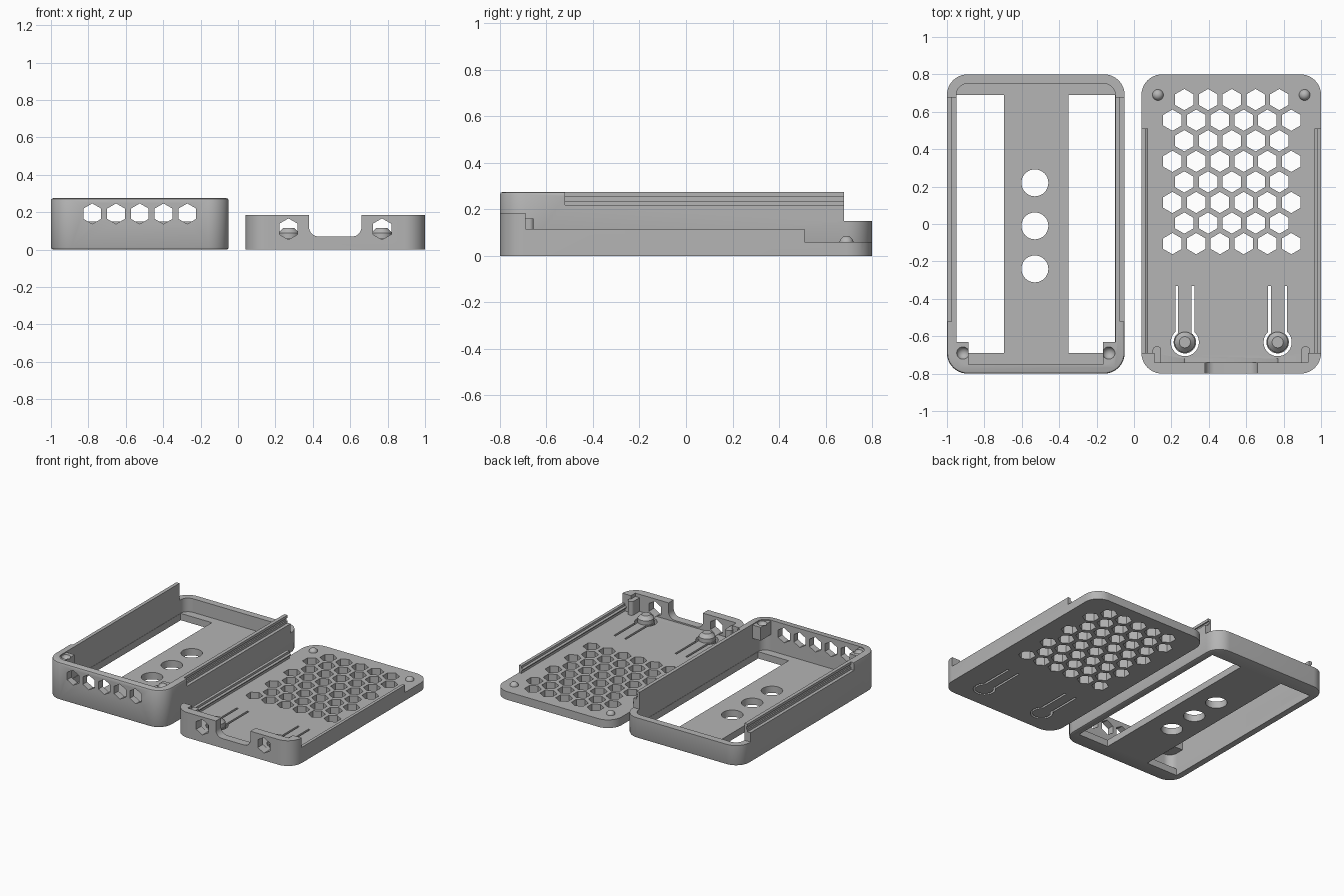
import bpy, bmesh, math
from mathutils import Matrix

if "Cube" in bpy.data.objects:
    bpy.data.objects.remove(bpy.data.objects["Cube"])

grey = bpy.data.materials.new("plain grey")
grey.use_nodes = True
COLOUR = (0.46, 0.46, 0.46, 1)
grey.diffuse_color = COLOUR
grey.node_tree.nodes["Principled BSDF"].inputs["Base Color"].default_value = COLOUR


def arc(cx, cy, r, a0, a1, n):
    return [(cx + r * math.cos(a0 + (a1 - a0) * i / n),
             cy + r * math.sin(a0 + (a1 - a0) * i / n)) for i in range(n + 1)]


def rect(x0, x1, y0, y1):
    return [(x0, y0), (x1, y0), (x1, y1), (x0, y1)]


def rounded(x0, x1, y0, y1, r):
    q = math.pi / 2
    corners = [(x1 - r, y1 - r), (x0 + r, y1 - r), (x0 + r, y0 + r), (x1 - r, y0 + r)]
    return [p for i, (cx, cy) in enumerate(corners) for p in arc(cx, cy, r, i * q, i * q + q, 10)]


def ngon(cx, cy, r, n):
    return arc(cx, cy, r, math.pi / 2, math.pi * 2.5, n)[:-1]


def prism(shapes, lo, hi, axis="Z", bevel=0):
    """Extrude each outline along an axis and return one bmesh."""
    bm = bmesh.new()
    for pts in shapes:
        rings = [[bm.verts.new((u, v, w) if axis == "Z" else (u, w, v)) for u, v in pts]
                 for w in (lo, hi)]
        bm.faces.new(rings[0])
        bm.faces.new(rings[1])
        for i in range(len(pts)):
            j = (i + 1) % len(pts)
            bm.faces.new((rings[0][i], rings[0][j], rings[1][j], rings[1][i]))
    bmesh.ops.recalc_face_normals(bm, faces=bm.faces)
    if bevel:
        rim = [e for e in bm.edges if abs(e.verts[0].co.z - e.verts[1].co.z) < 1e-5]
        bmesh.ops.bevel(bm, geom=rim, offset=bevel, segments=2, profile=0.5, affect="EDGES")
    return bm


def make(name, bm):
    mesh = bpy.data.meshes.new(name)
    bm.to_mesh(mesh)
    bm.free()
    mesh.materials.append(grey)
    obj = bpy.data.objects.new(name, mesh)
    bpy.context.scene.collection.objects.link(obj)
    return obj


def activate(obj):
    bpy.ops.object.select_all(action="DESELECT")
    obj.select_set(True)
    bpy.context.view_layer.objects.active = obj


def cut(obj, bm):
    cutter = make("cutter", bm)
    cutter.hide_render = True
    mod = obj.modifiers.new("cut", "BOOLEAN")
    mod.operation = "DIFFERENCE"
    mod.solver = "EXACT"
    mod.object = cutter
    activate(obj)
    bpy.ops.object.modifier_apply(modifier=mod.name)
    bpy.data.objects.remove(cutter)


def ball(x, y, z, r):
    bm = bmesh.new()
    bmesh.ops.create_uvsphere(bm, u_segments=24, v_segments=12, radius=r,
                              matrix=Matrix.Translation((x, y, z)))
    return bm


# ---- Base frame: rounded tub with open floor ----
BX, LX = -0.525, 0.52
base = make("base_frame", prism([rounded(-1, -0.05, -0.8, 0.8, 0.11)], 0, 0.275, bevel=0.012))
cut(base, prism([rounded(-0.95, -0.1, -0.75, 0.75, 0.06)], 0.05, 0.5))
cut(base, prism([rect(-0.948, -0.695, -0.69, 0.69), rect(-0.35, -0.102, -0.69, 0.69)], -0.1, 0.1))
cut(base, prism([ngon(-0.53, y, 0.072, 40) for y in (0.22, -0.01, -0.24)], -0.1, 0.1))
# Low back end, then stepped sides that leave inner rails
cut(base, prism([rect(-1.1, 0, 0.68, 0.9)], 0.15, 0.5))
cut(base, prism([rect(-1.1, -0.976, -0.52, 0.7), rect(-0.074, 0.02, -0.52, 0.7)], 0.218, 0.5))
# Snap grooves along the rails
cut(base, prism([rect(-1.1, -0.966, -0.52, 0.7), rect(-0.084, 0.02, -0.52, 0.7)], 0.235, 0.256))
# Front vents
cut(base, prism([ngon(BX + i * 0.127, 0.192, 0.055, 6) for i in range(-2, 3)], -0.9, -0.7, "Y"))

# Corner sockets that receive the lid bumps
for side in (-1, 1):
    x0, x1 = sorted((BX + side * 0.36, BX + side * 0.44))
    socket = make("corner_socket", prism([rect(x0, x1, -0.765, -0.63)], 0.17, 0.268))
    cut(socket, ball(BX + side * 0.39, -0.69, 0.275, 0.034))

# ---- Lid: floor plate with low sides and tall front wall ----
lid = make("lid_plate", prism([rounded(0.04, 1, -0.8, 0.8, 0.11)], 0, 0.185))
cut(lid, prism([rect(0, 1.1, 0.51, 0.9)], 0.06, 0.5))
cut(lid, prism([rect(0, 1.1, -0.69, 0.52)], 0.115, 0.5))
cut(lid, prism([rect(0.062, 0.978, -0.69, 0.9)], 0.06, 0.5))
cut(lid, prism([rect(0.11, 0.93, -0.74, -0.6)], 0.06, 0.5))
# Connector opening and two hexagonal ports in the front wall
cut(lid, prism([rounded(0.38, 0.66, 0.07, 0.4, 0.05)], -0.9, -0.7, "Y"))
cut(lid, prism([ngon(LX + s * 0.25, 0.11, 0.057, 6) for s in (-1, 1)], -0.9, -0.72, "Y"))
# Honeycomb grille
cells = []
for row in range(8):
    count = 5 + row % 2
    for i in range(count):
        cells.append(ngon(LX + 0.003 + (i - (count - 1) / 2) * 0.127, 0.665 - row * 0.11, 0.057, 6))
cut(lid, prism(cells, -0.1, 0.1))


def keyhole(cx, cy, half, r):
    a = math.acos(half / r)
    loop = arc(cx, cy, r, a, -math.pi - a, 40)
    return [(cx + half, cy + 0.3)] + loop + [(cx - half, cy + 0.3)]


# Flexible button tongues: thin keyhole slots with raised pushers
for side in (-1, 1):
    cx, cy = LX + side * 0.248, -0.632
    slot = keyhole(cx, cy, 0.051, 0.075) + keyhole(cx, cy, 0.036, 0.06)[::-1]
    cut(lid, prism([slot], -0.1, 0.1))
    pusher = bmesh.new()
    for r0, r1, z0, z1 in ((0.055, 0.055, 0.05, 0.09), (0.055, 0.03, 0.09, 0.115)):
        bmesh.ops.create_cone(pusher, cap_ends=True, segments=32, radius1=r0, radius2=r1,
                              depth=z1 - z0, matrix=Matrix.Translation((cx, cy, (z0 + z1) / 2)))
    make("button_pusher", pusher)

    # Snap ridge inside the side wall
    wall = LX + side * 0.46
    ridge = [(wall, 0.077), (wall - side * 0.015, 0.085), (wall - side * 0.015, 0.092), (wall, 0.1)]
    make("snap_ridge", prism([ridge], -0.69, 0.51, "Y"))

    # Locating bump at the back and latch tab at the front
    make("locating_bump", ball(LX + side * 0.392, 0.69, 0.056, 0.03))
    t0, t1 = sorted((LX + side * 0.375, LX + side * 0.42))
    make("latch_tab", prism([rounded(t0, t1, -0.75, -0.655, 0.018)], 0.05, 0.16))

# Smooth the rounded surfaces, keep edges crisp
for obj in list(bpy.context.scene.objects):
    if obj.type == "MESH":
        activate(obj)
        bpy.ops.object.shade_smooth_by_angle(angle=math.radians(30))
